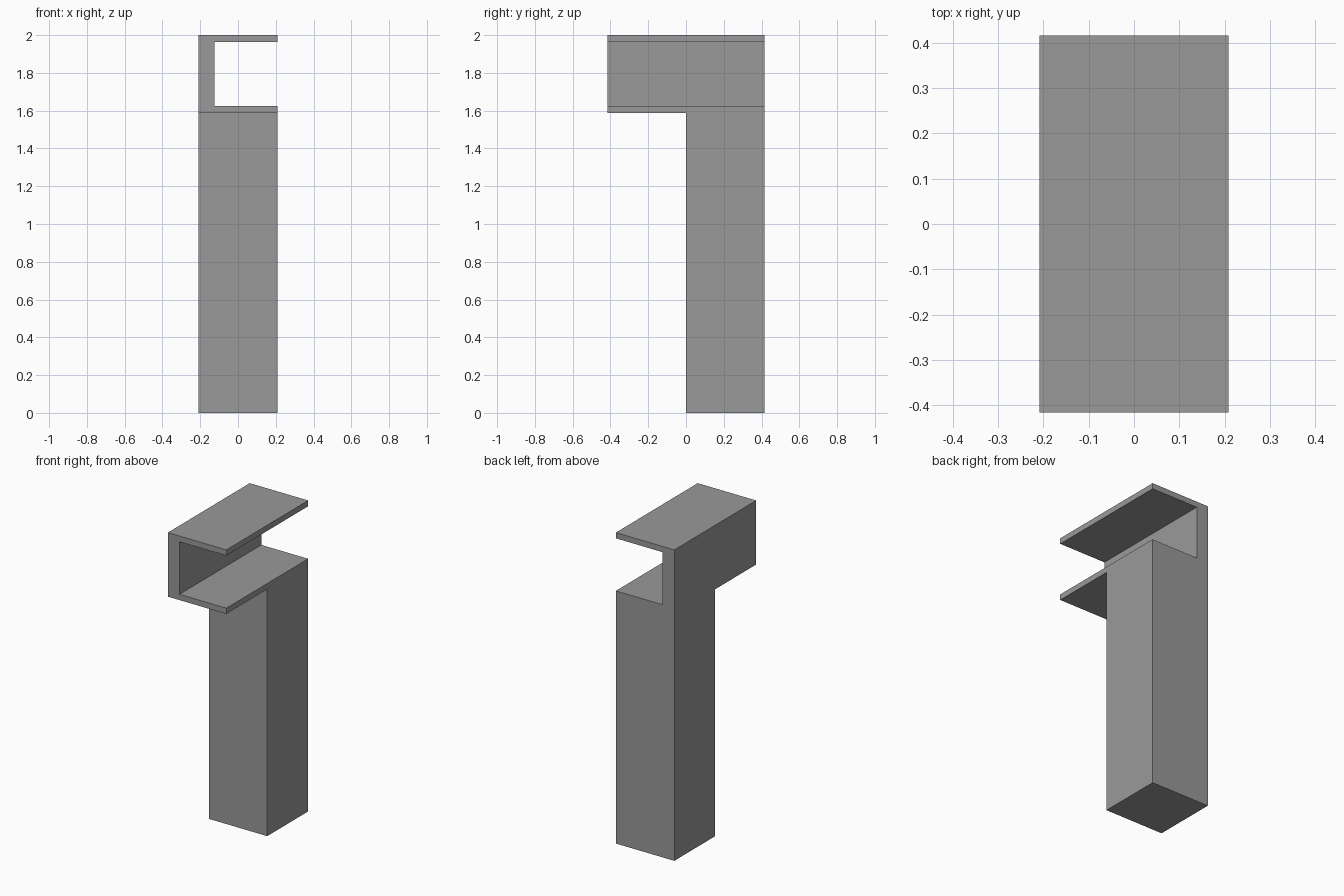
import bpy, bmesh, math

if "Cube" in bpy.data.objects:
    bpy.data.objects.remove(bpy.data.objects["Cube"])

W, D = 0.208, 0.416              # half width, half depth
BOTTOM, TOP = 1.588, 2.0         # channel height range
PLATE, WEB = 0.037, 0.083        # flange and web thickness

grey = bpy.data.materials.new("grey")
grey.diffuse_color = (0.32, 0.32, 0.32, 1)
grey.use_nodes = True
grey.node_tree.nodes["Principled BSDF"].inputs["Base Color"].default_value = grey.diffuse_color

# C-shaped channel profile, open towards +x
profile = [(-W, BOTTOM), (W, BOTTOM), (W, BOTTOM + PLATE), (-W + WEB, BOTTOM + PLATE),
           (-W + WEB, TOP - PLATE), (W, TOP - PLATE), (W, TOP), (-W, TOP)]

bm = bmesh.new()
rings = [[bm.verts.new((x, y, z)) for x, z in profile] for y in (-D, 0, D)]
bm.faces.new(rings[0])
bm.faces.new(rings[2][::-1])
n = len(profile)
for a, b in zip(rings, rings[1:]):
    for i in range(n):
        j = (i + 1) % n
        bm.faces.new((a[i], b[i], b[j], a[j]))

# Square post drawn down from the rear half of the channel underside
bm.normal_update()
under = [f for f in bm.faces
         if all(abs(v.co.z - BOTTOM) < 1e-5 and v.co.y > -1e-5 for v in f.verts)]
result = bmesh.ops.extrude_face_region(bm, geom=under)
for v in result["geom"]:
    if isinstance(v, bmesh.types.BMVert):
        v.co.z = 0
bmesh.ops.delete(bm, geom=[f for f in under if f.is_valid], context="FACES_ONLY")

# Merge flush faces into clean flat sides
bmesh.ops.recalc_face_normals(bm, faces=bm.faces)
bmesh.ops.dissolve_limit(bm, angle_limit=math.radians(1), verts=bm.verts, edges=bm.edges)
bmesh.ops.recalc_face_normals(bm, faces=bm.faces)

mesh = bpy.data.meshes.new("channel_post")
bm.to_mesh(mesh)
bm.free()
mesh.materials.append(grey)
post = bpy.data.objects.new("channel_post", mesh)
bpy.context.collection.objects.link(post)
